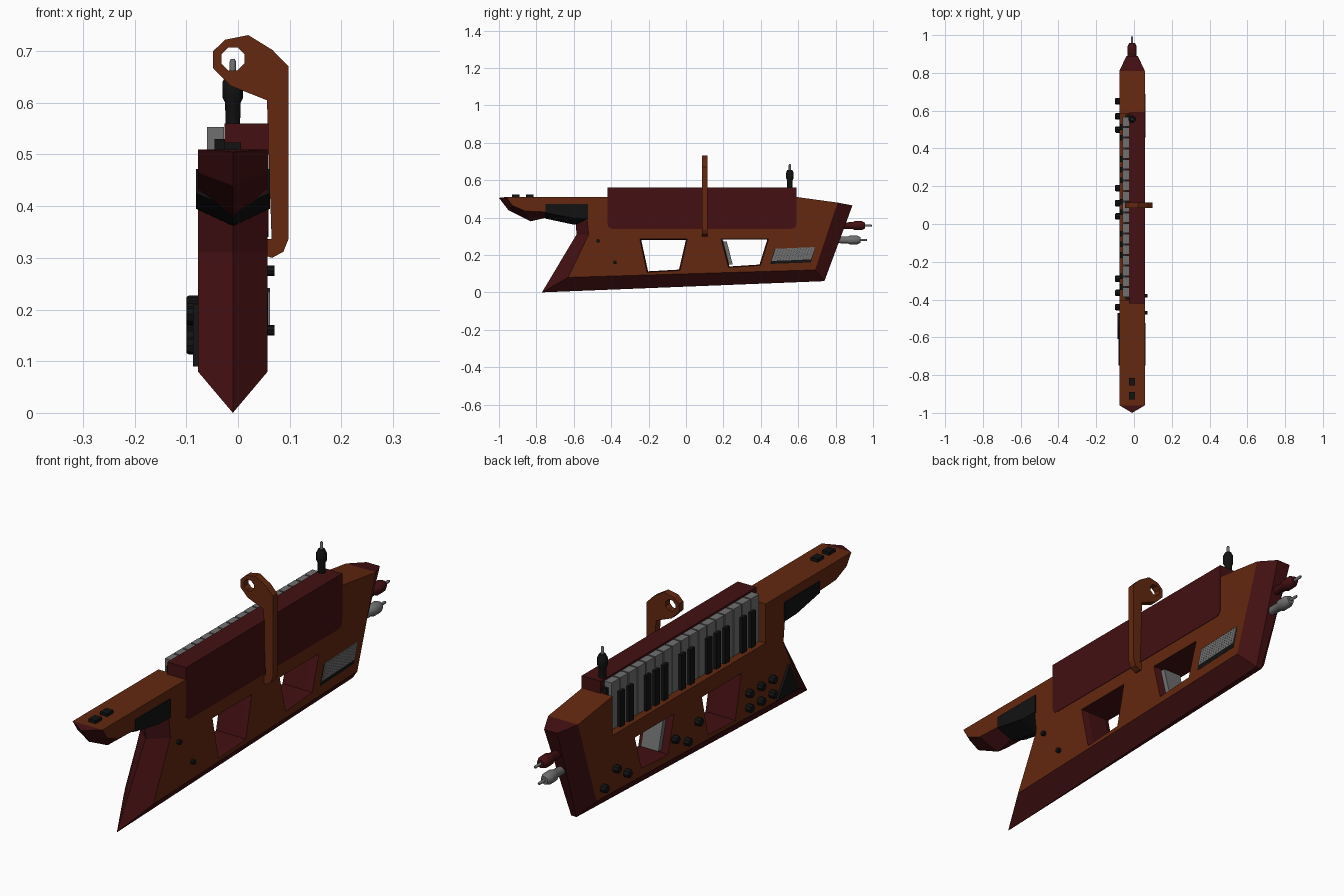
import bpy, bmesh, math
from mathutils import Vector, Matrix

if "Cube" in bpy.data.objects:
    bpy.data.objects.remove(bpy.data.objects["Cube"])


def material(name, col):
    m = bpy.data.materials.new(name)
    m.diffuse_color = (*col, 1)
    m.use_nodes = True
    m.node_tree.nodes["Principled BSDF"].inputs["Base Color"].default_value = m.diffuse_color
    return m


BROWN = material("brown", (0.125, 0.021, 0.005))
RED = material("dark red", (0.056, 0.005, 0.006))
BLACK = material("black", (0.006, 0.006, 0.006))
GREY = material("grey", (0.16, 0.16, 0.16))
CX, HW = -0.01, 0.0675          # body centre and half width
LEFT, RIGHT = CX - HW, CX + HW


def finish(name, bm, *mats):
    bmesh.ops.recalc_face_normals(bm, faces=bm.faces)
    me = bpy.data.meshes.new(name)
    bm.to_mesh(me)
    bm.free()
    ob = bpy.data.objects.new(name, me)
    bpy.context.collection.objects.link(ob)
    for m in mats:
        me.materials.append(m)
    return ob


def loft(name, rings, mat):
    """Solid through equally sized rings of points, capped at both ends."""
    bm = bmesh.new()
    vs = [[bm.verts.new(p) for p in r] for r in rings]
    n = len(vs[0])
    for a, b in zip(vs, vs[1:]):
        for i in range(n):
            bm.faces.new((a[i], a[(i + 1) % n], b[(i + 1) % n], b[i]))
    bm.faces.new(vs[0])
    bm.faces.new(vs[-1])
    return finish(name, bm, mat)


def prism_x(name, pts, a, b, mat):
    return loft(name, [[(x, y, z) for y, z in pts] for x in (a, b)], mat)


def prism_y(name, pts, a, b, mat):
    return loft(name, [[(x, y, z) for x, z in pts] for y in (a, b)], mat)


def box(name, x0, x1, y0, y1, z0, z1, mat):
    return prism_x(name, [(y0, z0), (y1, z0), (y1, z1), (y0, z1)], x0, x1, mat)


def turned(name, profile, origin, direction, mat, n=12):
    """Round part from (distance, radius) pairs along a direction."""
    rot = Vector((0, 0, 1)).rotation_difference(Vector(direction)).to_matrix()
    rings = [[Vector(origin) + rot @ Vector((r * math.cos(2 * math.pi * i / n),
              r * math.sin(2 * math.pi * i / n), d)) for i in range(n)]
             for d, r in profile]
    ob = loft(name, rings, mat)
    bpy.context.view_layer.objects.active = ob
    ob.select_set(True)
    bpy.ops.object.shade_smooth_by_angle(angle=math.radians(35))
    ob.select_set(False)
    return ob


def cut(ob, cutter):
    mod = ob.modifiers.new("cut", 'BOOLEAN')
    mod.operation, mod.solver, mod.object = 'DIFFERENCE', 'EXACT', cutter
    bpy.context.view_layer.objects.active = ob
    bpy.ops.object.modifier_apply(modifier=mod.name)
    bpy.data.objects.remove(cutter)


# Body: flat brown sides, dark red bevel running to a centre ridge
# (side y, side z, ridge y, ridge z, ridge half width)
outline = [
    (-0.96, 0.51, -1.0, 0.505, 0), (-0.93, 0.465, -0.95, 0.44, 0),
    (-0.86, 0.435, -0.83, 0.38, 0), (-0.75, 0.43, -0.745, 0.40, 0),
    (-0.53, 0.40, -0.59, 0.368, 0), (-0.52, 0.31, -0.585, 0.31, 0),
    (-0.63, 0.08, -0.77, 0.0, 0), (0.69, 0.12, 0.74, 0.06, 0.012),
    (0.81, 0.48, 0.89, 0.465, 0.03), (0.81, 0.48, 0.81, 0.48, HW),
    (0.59, 0.51, 0.59, 0.51, HW), (-0.96, 0.51, -0.96, 0.51, HW)]
bm = bmesh.new()
known = {}


def vert(*p):
    key = tuple(round(c, 4) for c in p)
    if key not in known:
        known[key] = bm.verts.new(p)
    return known[key]


def face(vs, idx):
    vs = list(dict.fromkeys(vs))
    if len(vs) > 2:
        bm.faces.new(vs).material_index = idx


rows = [(vert(LEFT, sy, sz), vert(CX - h, my, mz), vert(CX + h, my, mz), vert(RIGHT, sy, sz))
        for sy, sz, my, mz, h in outline]
for i, a in enumerate(rows):
    b = rows[(i + 1) % len(rows)]
    for k in range(3):
        face((a[k], a[k + 1], b[k + 1], b[k]), 0 if i in (9, 10) else 1)
face([r[0] for r in rows], 0)
face([r[3] for r in rows], 0)
body = finish("body", bm, BROWN, RED)

# Notch for the keyboard
cut(body, box("key_notch", -0.2, -0.03, -0.405, 0.585, 0.35, 0.7, BROWN))

# Two windows with dark red tapered walls
windows = [[(-0.25, 0.288), (0.01, 0.288), (-0.03, 0.115), (-0.21, 0.105)],
           [(0.185, 0.288), (0.445, 0.288), (0.40, 0.143), (0.225, 0.132)]]
for pts in windows:
    cy, cz = (sum(p[k] for p in pts) / 4 for k in (0, 1))
    rings = [[(x, cy + (y - cy) * s, cz + (z - cz) * s) for y, z in pts]
             for x, s in ((LEFT - 0.02, 1.03), (LEFT + 0.025, 0.92),
                          (RIGHT - 0.025, 0.92), (RIGHT + 0.02, 1.03))]
    cutter = loft("window_cutter", rings, BROWN)
    cutter.data.materials.append(RED)
    for p in cutter.data.polygons:
        p.material_index = 1
    cut(body, cutter)
# Grey plate on the sloped wall of the rear window
prism_x("window_plate", [(0.19, 0.272), (0.218, 0.272), (0.25, 0.148), (0.225, 0.148)],
        -0.05, 0.03, GREY)

# Cover over the key mechanism, lower corners rounded
r, y0, y1, zb = 0.025, -0.42, 0.59, 0.34
arc = [math.radians(a) for a in (0, 30, 60, 90)]
cover = [(y1, 0.56), (y0, 0.56)]
cover += [(y0 + r - r * math.cos(a), zb + r - r * math.sin(a)) for a in arc]
cover += [(y1 - r + r * math.sin(a), zb + r - r * math.cos(a)) for a in arc]
prism_x("cover", cover, -0.026, RIGHT + 0.002, RED)

# Keyboard
box("key_bed", -0.045, -0.024, -0.40, 0.58, 0.351, 0.53, BLACK)
start, step = -0.39, 0.96 / 17
sharp_after = [0, 1, 3, 4, 5, 7, 8, 10, 11, 12, 14, 15]
for i in range(17):
    y = start + i * step
    box("white_key", -0.06, -0.027, y + 0.003, y + step - 0.003, 0.36, 0.553, GREY)
for i in sharp_after:
    y = start + (i + 1) * step
    box("black_key", -0.073, -0.055, y - 0.015, y + 0.015, 0.36, 0.505, BLACK)

# Neck grip: a V shaped black sleeve
rings = [[(CX - HW - 0.004, y, 0.472), (CX - HW - 0.004, y, s), (CX, y, m),
          (CX + HW + 0.004, y, s), (CX + HW + 0.004, y, 0.472)]
         for y, s, m in ((-0.75, 0.425, 0.394), (-0.60, 0.397, 0.362), (-0.523, 0.395, 0.36))]
loft("neck_grip", rings, BLACK)

# Buttons on top of the neck
for y in (-0.91, -0.835):
    box("neck_button", CX - 0.016, CX + 0.016, y - 0.02, y + 0.02, 0.5, 0.523, BLACK)

# Knobs on the playing side
knobs = [(0.65, 0.16), (0.57, 0.21), (0.50, 0.165), (0.19, 0.185), (0.11, 0.145), (0.04, 0.20)]
knobs += [(y, z) for y in (-0.29, -0.365, -0.44) for z in (0.13, 0.19)]
knobs.append((-0.44, 0.23))
for y, z in knobs[:-1]:
    turned("knob", [(-0.005, 0.017), (0.018, 0.017), (0.022, 0.014)],
           (LEFT, y, z), (-1, 0, 0), BLACK, 8)
prism_x("corner_plate", [(-0.47, 0.09), (-0.61, 0.09), (-0.55, 0.21)],
        LEFT - 0.01, LEFT + 0.002, BLACK)

# Strap pegs on the other side
for y, z in ((-0.47, 0.275), (-0.38, 0.16)):
    turned("strap_peg", [(-0.005, 0.01), (0.013, 0.01)], (RIGHT, y, z), (1, 0, 0), BLACK, 8)

# Slatted vent with a dark backing
prism_x("vent_back", [(0.45, 0.152), (0.474, 0.232), (0.69, 0.24), (0.668, 0.16)],
        RIGHT - 0.002, RIGHT + 0.001, BLACK)
for i in range(14):
    y, z = 0.458 + i * 0.0151, 0.168 + i * 0.0006
    prism_x("vent_slat", [(y, z), (y + 0.014, z), (y + 0.035, z + 0.066), (y + 0.021, z + 0.066)],
            RIGHT - 0.001, RIGHT + 0.004, GREY)

# Carrying hook with an octagonal eye
hook = prism_y("hook", [
    (0.056, 0.303), (0.066, 0.30), (0.088, 0.312), (0.098, 0.337), (0.098, 0.67),
    (0.067, 0.702), (0.02, 0.731), (-0.025, 0.722), (-0.048, 0.70), (-0.048, 0.667),
    (-0.015, 0.633), (0.056, 0.605), (0.065, 0.336), (0.056, 0.336)], 0.085, 0.115, BROWN)
eye = [(-0.01 + 0.024 * math.cos(math.radians(22.5 + 45 * i)),
        0.685 + 0.024 * math.sin(math.radians(22.5 + 45 * i))) for i in range(8)]
cut(hook, prism_y("eye_cutter", eye, 0.0, 0.2, BROWN))

# Jack plugs: one upright, two at the tail
plug = [(0, 0.014), (0.045, 0.015), (0.055, 0.02), (0.085, 0.02), (0.1, 0.013)]
tip = [(0.09, 0.006), (0.125, 0.006), (0.13, 0.004)]
for label, origin, direction, mat in (
        ("top", (CX, 0.555, 0.555), (0, 0, 1), BLACK),
        ("upper_tail", (CX, 0.835, 0.357), (0, 1, 0), RED),
        ("lower_tail", (CX, 0.81, 0.28), (0, 1, 0), GREY)):
    k = 1.0 if label == "top" else 1.22
    turned(label + "_plug", [(d * k, q * k) for d, q in plug], origin, direction, mat)
    turned(label + "_plug_tip", [(d * k, q) for d, q in tip], origin, direction, GREY)
